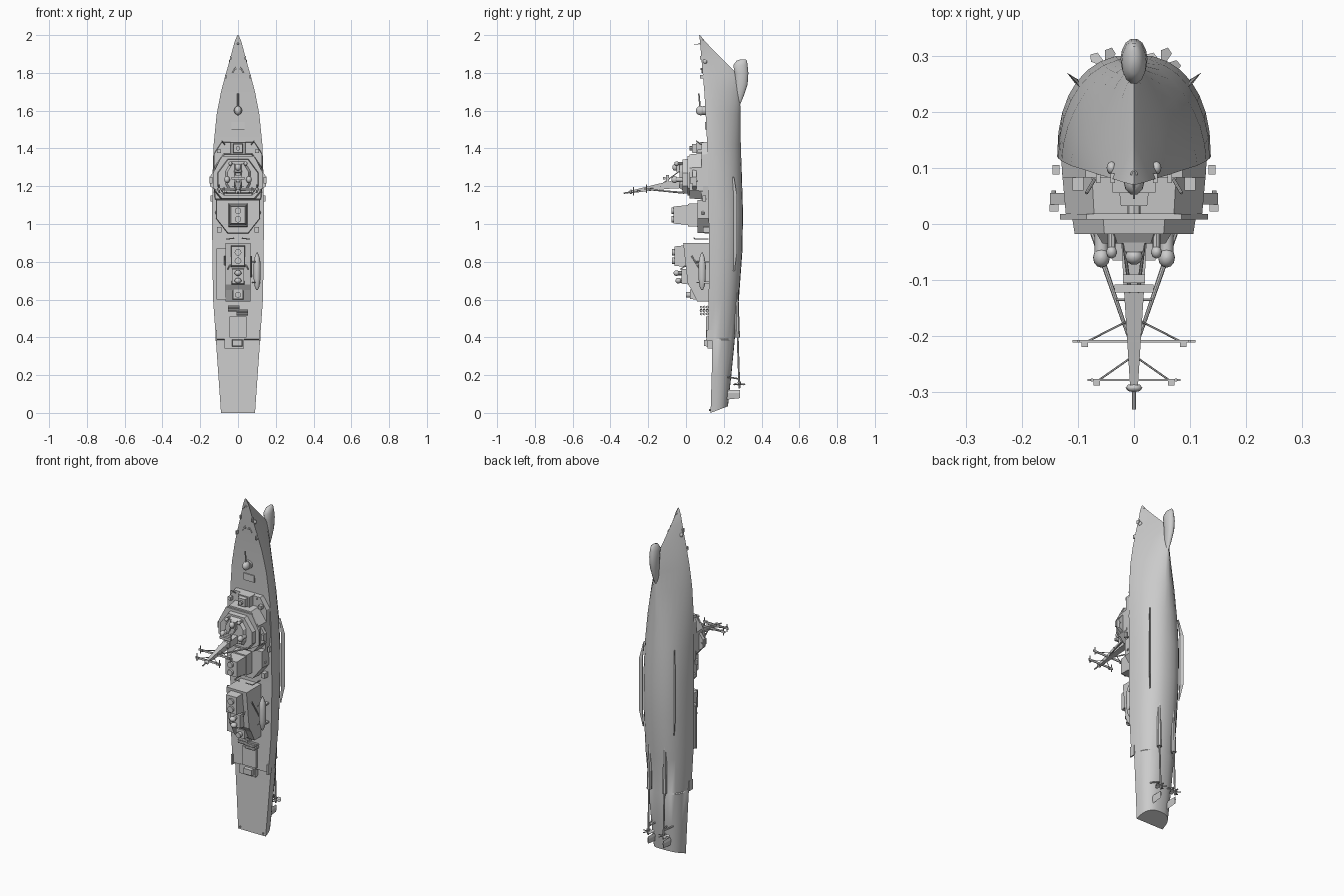
import bpy, bmesh, math
from mathutils import Vector

# Ship stands on its stern: z = length, deck faces -y, keel faces +y


def make(name, verts, faces, smooth=None):
    me = bpy.data.meshes.new(name)
    me.from_pydata(verts, [], faces)
    bm = bmesh.new()
    bm.from_mesh(me)
    bmesh.ops.recalc_face_normals(bm, faces=bm.faces)
    bm.to_mesh(me)
    bm.free()
    ob = bpy.data.objects.new(name, me)
    bpy.context.collection.objects.link(ob)
    if smooth:
        bpy.ops.object.select_all(action='DESELECT')
        bpy.context.view_layer.objects.active = ob
        ob.select_set(True)
        bpy.ops.object.shade_smooth_by_angle(angle=math.radians(smooth))
    return ob


def loft(name, rings, smooth=None):
    n = len(rings[0])
    verts = [v for r in rings for v in r]
    faces = [(a * n + i, a * n + (i + 1) % n, (a + 1) * n + (i + 1) % n, (a + 1) * n + i)
             for a in range(len(rings) - 1) for i in range(n)]
    faces += [tuple(range(n)), tuple(range(len(verts) - n, len(verts)))]
    return make(name, verts, faces, smooth)


def house(name, outline, y0, y1, top=1.0):
    """Deckhouse: outline in (x, z) raised from y0 to y1, top scaled about its centre."""
    cx = sum(p[0] for p in outline) / len(outline)
    cz = sum(p[1] for p in outline) / len(outline)
    return loft(name, [[(x, y0, z) for x, z in outline],
                       [(cx + (x - cx) * top, y1, cz + (z - cz) * top) for x, z in outline]])


def box(name, x, y, z, top=1.0):
    return house(name, [(x[0], z[0]), (x[1], z[0]), (x[1], z[1]), (x[0], z[1])], y[0], y[1], top)


def sym(pts):
    """Close a starboard half outline with its mirror image."""
    return pts + [(-x, z) for x, z in reversed(pts)]


def rod(name, a, b, r0, r1=None, n=8):
    a, b = Vector(a), Vector(b)
    q = (b - a).to_track_quat('Z', 'Y')
    rings = []
    for p, r in ((a, r0), (b, r0 if r1 is None else r1)):
        rings.append([p + q @ Vector((r * math.cos(t), r * math.sin(t), 0))
                      for t in (2 * math.pi * i / n for i in range(n))])
    return loft(name, rings, 40)


def ball(name, c, r, n=12):
    rings = []
    for k in range(9):
        t = math.pi * (0.02 + 0.96 * k / 8)
        rings.append([(c[0] + r[0] * math.sin(t) * math.cos(2 * math.pi * i / n),
                       c[1] + r[1] * math.sin(t) * math.sin(2 * math.pi * i / n),
                       c[2] - r[2] * math.cos(t)) for i in range(n)])
    return loft(name, rings, 60)


# Hull stations: z, half beam, deck y, keel y, section fullness
stations = [(0.0, .09, .13, .222, 2.6), (.2, .104, .136, .24, 2.5), (.385, .117, .14, .258, 2.4),
            (.39, .117, .117, .258, 2.4), (.6, .132, .12, .28, 2.3), (.85, .136, .122, .298, 2.3),
            (1.05, .137, .12, .302, 2.3), (1.25, .135, .117, .296, 2.1), (1.42, .129, .112, .29, 1.8),
            (1.58, .113, .104, .288, 1.5), (1.7, .09, .097, .286, 1.3), (1.79, .066, .089, .275, 1.1),
            (1.86, .046, .083, .205, 1.0), (1.92, .03, .078, .145, 1.0), (1.965, .018, .074, .103, 1.0),
            (2.0, .003, .07, .074, 1.0)]
rings = []
for z, b, yd, yk, n in stations:
    ring = []
    for k in range(17):
        t = math.pi * k / 16
        s = math.sin(t) ** (2 / n)
        c = math.copysign(abs(math.cos(t)) ** (2 / n), math.cos(t))
        ring.append((b * c, yd + (yk - yd) * s, z + (.035 * s if z == 0 else 0)))
    rings.append(ring)
loft("hull", rings, 35)

# Sonar bulb under the bow
bulb = [(1.62, .006, .27, .012), (1.68, .015, .283, .024), (1.74, .021, .293, .034), (1.8, .024, .294, .037),
        (1.84, .022, .288, .039), (1.865, .014, .295, .028), (1.872, .005, .305, .012)]
loft("bow_bulb", [[(rx * math.cos(i * math.pi / 7), yc + ry * math.sin(i * math.pi / 7), z)
                   for i in range(14)] for z, rx, yc, ry in bulb], 50)

# Foredeck: gun, breakwater, anchor gear, rails
rod("gun_base", (0, .106, 1.6), (0, .09, 1.6), .024, n=12)
ball("gun_turret", (0, .077, 1.6), (.019, .026, .025), 10)
rod("gun_barrel", (0, .074, 1.62), (0, .068, 1.69), .004)
box("foredeck_hatch", (-.035, .035), (.112, .1), (1.5, 1.54))
for s in (-1, 1):
    rod("capstan", (s * .014, .095, 1.82), (s * .014, .078, 1.82), .006)
    rod("anchor_chain", (s * .012, .087, 1.83), (s * .03, .085, 1.8), .003)
    ball("anchor", (s * .04, .1, 1.86), (.009, .012, .012), 8)
    for z, x in ((1.78, .064), (1.88, .038)):
        box("bollard", (s * x - .004, s * x + .004), (.09, .073), (z - .01, z + .01))
rod("bow_staff", (0, .075, 1.95), (0, .09, 1.975), .006)
rod("jack_staff", (0, .08, 1.955), (0, .045, 1.95), .0015)

# Forward superstructure
house("forward_deckhouse", sym([(.122, 1.13), (.13, 1.2), (.13, 1.37), (.088, 1.435)]), .12, .083, .98)
box("launcher_plinth", (-.042, .042), (.1, .055), (1.36, 1.435), .9)
box("forward_launcher", (-.026, .026), (.055, .032), (1.375, 1.425), .9)
rod("launcher_drum", (0, .035, 1.4), (0, .018, 1.4), .012)
house("bridge_lower", sym([(.09, 1.13), (.128, 1.175), (.128, 1.3), (.075, 1.375)]), .09, .018, .95)
house("bridge_deck", sym([(.07, 1.15), (.132, 1.19), (.132, 1.27), (.085, 1.36)]), .018, .008)
house("bridge_upper", sym([(.075, 1.16), (.11, 1.2), (.11, 1.27), (.055, 1.345)]), .01, -.018, .96)
house("pilot_roof", sym([(.05, 1.18), (.066, 1.21), (.066, 1.28), (.035, 1.33)]), -.018, -.035, .85)
box("director_plinth", (-.02, .02), (-.03, -.05), (1.27, 1.32), .8)
ball("main_director", (0, -.058, 1.3), (.016, .015, .018), 10)
for s in (-1, 1):
    rod("radome_pedestal", (s * .058, .01, 1.235), (s * .058, -.05, 1.235), .012, n=10)
    ball("radome", (s * .058, -.06, 1.235), (.015, .018, .018))
    rod("small_director_post", (s * .04, -.01, 1.32), (s * .04, -.045, 1.32), .007)
    ball("small_director", (s * .04, -.05, 1.32), (.01, .012, .012), 8)
    house("sponson", [(s * .12, 1.18), (s * .148, 1.2), (s * .15, 1.25), (s * .12, 1.29)], .055, .035)
    rod("sponson_post", (s * .143, .06, 1.23), (s * .143, .035, 1.23), .004)
    box("sponson_gun", (s * .143 - .008, s * .143 + .008), (.035, .022), (1.215, 1.25))
    box("decoy_launcher", (s * .1 - .01, s * .1 + .01), (.085, .06), (1.375, 1.395))
    rod("whip_aerial", (s * .07, .08, 1.42), (s * .085, .055, 1.44), .003)
    box("side_lamp", (s * .139 - .006, s * .139 + .006), (.105, .088), (1.12, 1.15))
    rod("deck_tube", (s * .09, .09, 1.12), (s * .115, .09, 1.05), .009)

# Mast with two yards and raking struts
loft("mast", [[(x * w, y, z + d * w) for x, d in ((-1, -1), (1, -1), (1, 1), (-1, 1))]
              for w, y, z in ((.024, 0, 1.215), (.019, -.1, 1.205), (.012, -.21, 1.185), (.007, -.29, 1.17))])
rod("mast_tip", (0, -.285, 1.17), (0, -.33, 1.163), .004)
box("mast_platform", (-.02, .02), (-.09, -.105), (1.19, 1.26))
box("search_radar", (-.035, .035), (-.108, -.122), (1.235, 1.25))
ball("mast_dome", (0, -.292, 1.17), (.015, .008, .012), 8)
for y, z, w in ((-.209, 1.185, .11), (-.278, 1.172, .083)):
    box("yard", (-w, w), (y + .002, y - .002), (z - .006, z + .006))
    for s in (-1, 1):
        rod("yard_brace", (s * w * .75, y, z), (s * .008, y + .038, z + .005), .0018, n=6)
        rod("yard_aerial", (s * w * .9, y, z - .02), (s * w * .9, y, z + .025), .003, n=6)
        box("yard_lamp", (s * w * .8 - .006, s * w * .8 + .006), (y, y - .01), (z - .006, z + .006))
for s in (-1, 1):
    rod("mast_strut", (s * .075, -.01, 1.165), (s * .01, -.2, 1.182), .0055, .003)
    rod("mast_outrigger", (0, -.135, 1.2), (s * .032, -.135, 1.2), .0018, n=6)
    rod("fore_stay", (s * .02, -.02, 1.29), (s * .006, -.13, 1.21), .003, n=6)

# Midships deckhouse and forward funnel
house("midships_deckhouse", sym([(.055, .95), (.118, 1.03), (.118, 1.13)]), .124, .06, .97)
box("forward_uptake", (-.05, .05), (.065, .01), (.985, 1.11), .95)
box("forward_funnel", (-.044, .044), (.01, -.065), (.995, 1.1), .86)
for z in (1.025, 1.07):
    rod("funnel_pipe", (0, -.06, z), (0, -.078, z), .017, n=12)
for s in (-1, 1):
    box("midships_locker", (s * .1 - .012, s * .1 + .012), (.122, .09), (.955, .985))
    rod("davit", (s * .06, .12, .92), (s * .06, .05, .92), .003)
    rod("davit_arm", (s * .06, .05, .92), (s * .02, .042, .925), .003)

# Aft superstructure: side profile swept across the beam, then funnel and directors
prof = [(.124, .59), (.06, .59), (.03, .65), (.01, .68), (-.015, .9), (.124, .9)]
loft("aft_superstructure", [[(x, y, z) for y, z in prof] for x in (-.066, .066)])
box("port_side_house", (-.108, -.06), (.124, .062), (.6, .86), .96)
box("port_walkway", (-.113, -.06), (.064, .058), (.6, .87))
box("aft_funnel", (-.04, .04), (.02, -.062), (.77, .89), .85)
for z in (.805, .85):
    rod("aft_funnel_pipe", (0, -.055, z), (0, -.073, z), .018, n=12)
box("aft_director_base", (-.034, .034), (.02, -.025), (.68, .765), .9)
for z, y in ((.74, -.05), (.7, -.04)):
    rod("aft_director_post", (0, 0, z), (0, y + .01, z), .012)
    ball("aft_director", (0, y, z), (.018, .017, .015), 10)
box("aft_launcher_base", (-.03, .03), (.06, .02), (.6, .655), .9)
rod("aft_launcher", (0, .025, .625), (0, .0, .625), .016, n=10)
for s in (-1, 1):
    rod("aft_aerial", (s * .045, 0, .78), (s * .055, -.03, .76), .003)
    rod("crane_arm", (s * .069, .03, .83), (s * .07, .1, .72), .004)

# Ship's boat on starboard cradle
boat = [(.65, .004), (.67, .013), (.71, .018), (.78, .019), (.82, .014), (.85, .003)]
loft("ship_boat", [[(.101 + r * math.cos(i * math.pi / 5), .085 + r * 1.1 * math.sin(i * math.pi / 5), z)
                    for i in range(10)] for z, r in boat], 50)
for z in (.69, .8):
    box("boat_cradle", (.085, .118), (.123, .093), (z - .005, z + .005))
    rod("boat_davit", (.078, .12, z), (.09, .055, z), .0035)

# Quarterdeck: canister racks, hatch, stern launcher, bulwarks
for y in (.112, .096, .08):
    for x, z in ((-.023, .56), (.023, .54)):
        rod("missile_canister", (x - .03, y, z), (x + .03, y, z), .0075)
        rod("missile_canister", (x - .03, y, z - .016), (x + .03, y, z - .016), .0075)
box("raised_hatch", (-.045, .045), (.122, .106), (.4, .51))
box("stern_launcher_base", (-.072, .032), (.142, .115), (.34, .395))
box("stern_launcher", (-.032, .024), (.115, .095), (.352, .388), .9)
for s in (-1, 1):
    box("quarter_bulwark", (s * .116 - .004, s * .116 + .004), (.145, .108), (.38, .44))
    rod("stern_bollard", (s * .075, .132, .015), (s * .075, .123, .015), .005)

# Underwater gear on both sides
for s in (-1, 1):
    rod("shaft_bossing", (s * .048, .262, .86), (s * .05, .272, .4), .008, .014)
    rod("propeller_shaft", (s * .05, .272, .45), (s * .05, .282, .14), .005)
    rod("propeller_hub", (s * .05, .282, .165), (s * .05, .283, .13), .009, .004)
    for k in range(5):
        a = 2 * math.pi * k / 5
        u, v = Vector((math.cos(a), math.sin(a), 0)), Vector((-math.sin(a), math.cos(a), 0))
        c, w = Vector((s * .05, .282, .15)), Vector((0, 0, .004))
        pts = [c + u * .006 - v * .004, c + u * .026 - v * .01 - w, c + u * .034, c + u * .026 + v * .01 + w,
               c + u * .006 + v * .004]
        loft("propeller_blade", [pts, [p + Vector((0, 0, .003)) for p in pts]])
    rod("shaft_bracket", (s * .05, .28, .18), (s * .035, .225, .19), .004)
    rod("shaft_bracket", (s * .05, .28, .18), (s * .07, .22, .19), .004)
    loft("rudder", [[(s * .05 + dx * t, y, z) for dx, z in ((0, z0), (1, .105), (0, .12), (-1, .105))]
                    for y, z0, t in ((.21, .07, .006), (.285, .078, .004))])
    loft("bilge_keel", [[(s * x, y, z) for x, y, z in r] for r in (
        [(.1, .25, .75), (.104, .256, .75), (.1, .258, .75)],
        [(.106, .252, .85), (.12, .27, .85), (.104, .26, .85)],
        [(.106, .252, 1.15), (.12, .27, 1.15), (.104, .26, 1.15)],
        [(.098, .245, 1.25), (.102, .252, 1.25), (.098, .254, 1.25)])])
